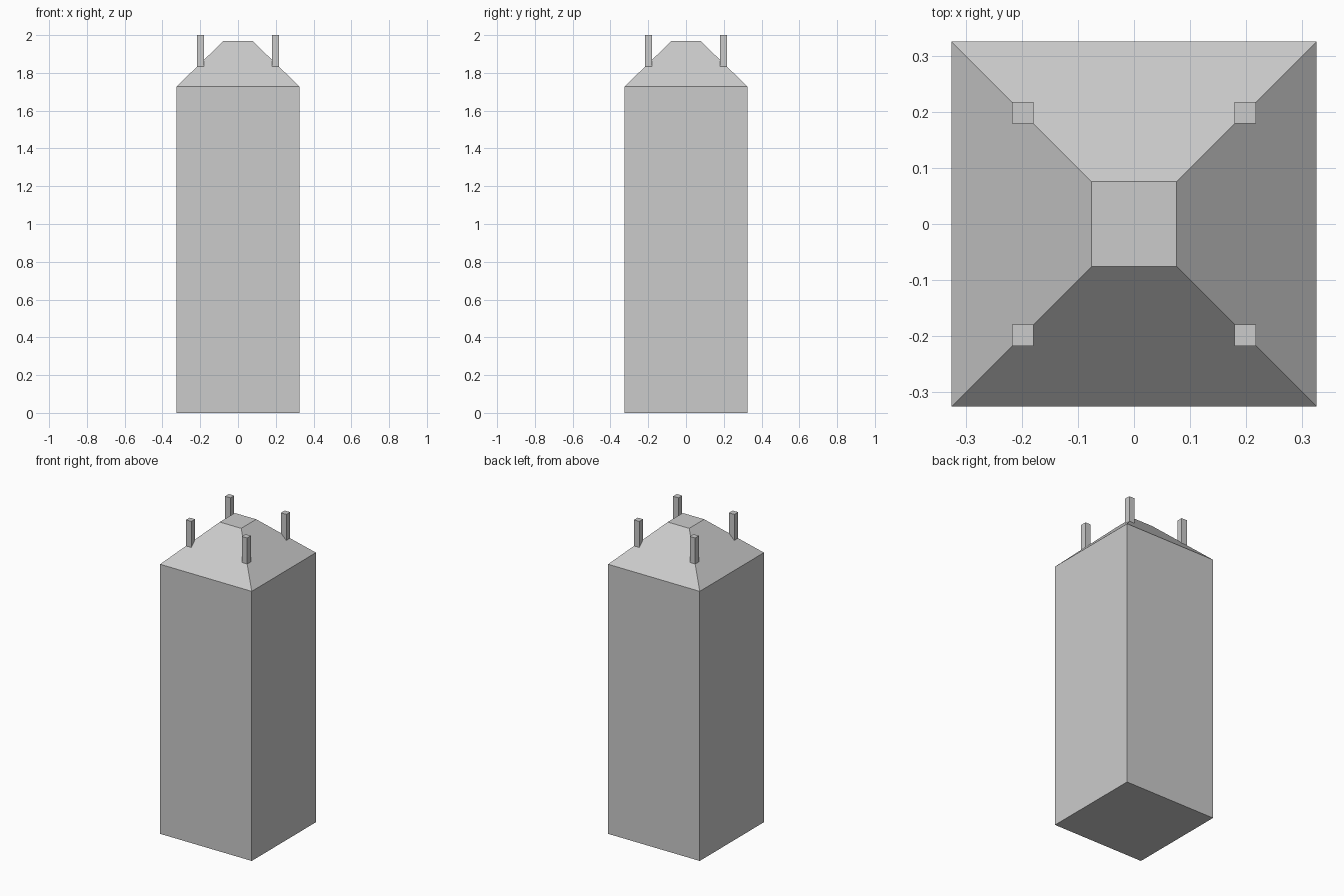
import bpy, bmesh
from mathutils import Matrix

if "Cube" in bpy.data.objects:
    bpy.data.objects.remove(bpy.data.objects["Cube"])

HALF, BODY_TOP = 0.325, 1.728
CAP_HALF, CAP_TOP = 0.076, 1.97
POST_POS, POST_W, POST_LOW, POST_TOP = 0.198, 0.038, 1.80, 2.0


def box(bm, x, y, width, z0, z1):
    m = Matrix.Translation((x, y, (z0 + z1) / 2)) @ Matrix.Diagonal((width, width, z1 - z0, 1))
    bmesh.ops.create_cube(bm, size=1, matrix=m)


def finish(bm, name):
    bmesh.ops.recalc_face_normals(bm, faces=bm.faces)
    mesh = bpy.data.meshes.new(name)
    bm.to_mesh(mesh)
    bm.free()
    bpy.context.collection.objects.link(bpy.data.objects.new(name, mesh))


# Tower: square shaft whose top is extruded into a tapered, flat-topped roof
bm = bmesh.new()
box(bm, 0, 0, HALF * 2, 0, BODY_TOP)
bm.normal_update()
top = max(bm.faces, key=lambda f: f.calc_center_median().z)
roof = bmesh.ops.extrude_discrete_faces(bm, faces=[top])["faces"][0]
for v in roof.verts:
    v.co.x *= CAP_HALF / HALF
    v.co.y *= CAP_HALF / HALF
    v.co.z = CAP_TOP
finish(bm, "tower_body")

# Four small square posts standing on the roof ridges
for side_x, x in (("left", -1), ("right", 1)):
    for side_y, y in (("front", -1), ("back", 1)):
        bm = bmesh.new()
        box(bm, x * POST_POS, y * POST_POS, POST_W, POST_LOW, POST_TOP)
        finish(bm, f"roof_post_{side_y}_{side_x}")
